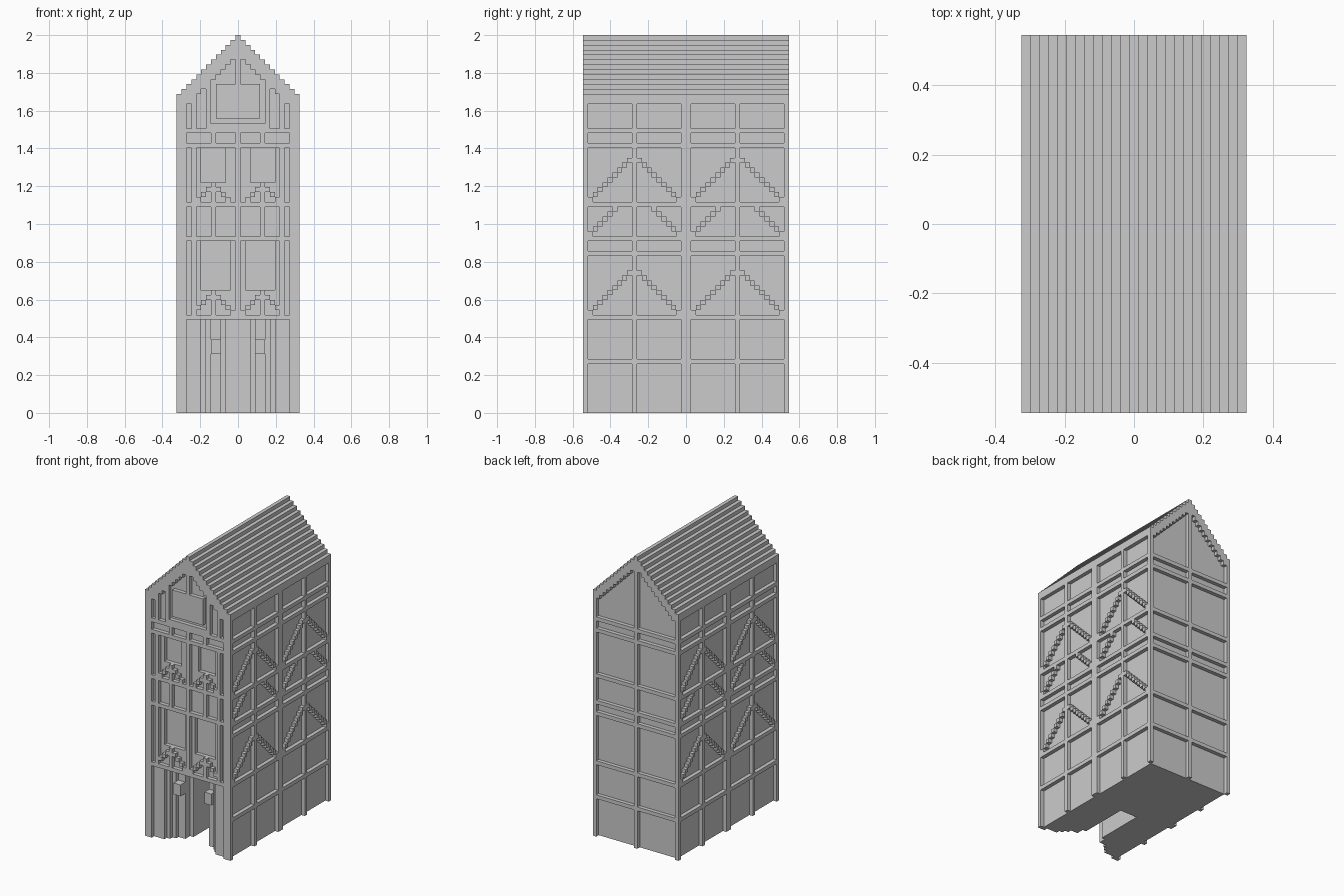
import bpy, bmesh

cube = bpy.data.objects.get("Cube")
if cube:
    bpy.data.objects.remove(cube, do_unlink=True)

# Block grid: W columns wide, D rows deep, H layers high
W, D, H = 25, 42, 77
V = 2 / H

grey = bpy.data.materials.new("plain grey")
grey.use_nodes = True
grey.diffuse_color = (0.6, 0.6, 0.6, 1)
grey.node_tree.nodes["Principled BSDF"].inputs["Base Color"].default_value = (0.6, 0.6, 0.6, 1)


def place(c, r, k):
    return ((c - W / 2) * V, (r - D / 2) * V, k * V)


def prism(bm, base, top):
    """Solid between two matching outlines of grid points."""
    a = [bm.verts.new(place(*p)) for p in base]
    b = [bm.verts.new(place(*p)) for p in top]
    bm.faces.new(a)
    bm.faces.new(b[::-1])
    for i in range(len(a)):
        j = (i + 1) % len(a)
        bm.faces.new((a[j], a[i], b[i], b[j]))


def finish(name, bm):
    bmesh.ops.recalc_face_normals(bm, faces=bm.faces)
    mesh = bpy.data.meshes.new(name)
    bm.to_mesh(mesh)
    bm.free()
    mesh.materials.append(grey)
    obj = bpy.data.objects.new(name, mesh)
    bpy.context.collection.objects.link(obj)


def boxes(name, items, mirror_x=False, mirror_y=False):
    """Each item is (x range, y range, z range) in blocks."""
    todo = set(items)
    if mirror_x:
        todo |= {((W - x[1], W - x[0]), y, z) for x, y, z in todo}
    if mirror_y:
        todo |= {(x, (D - y[1], D - y[0]), z) for x, y, z in todo}
    bm = bmesh.new()
    for x, y, z in sorted(todo):
        ring = [(x[0], y[0]), (x[1], y[0]), (x[1], y[1]), (x[0], y[1])]
        prism(bm, [(*p, z[0]) for p in ring], [(*p, z[1]) for p in ring])
    finish(name, bm)


def gable_profile(name, points, y0, y1):
    bm = bmesh.new()
    prism(bm, [(x, y0, z) for x, z in points], [(x, y1, z) for x, z in points])
    finish(name, bm)


def steps(c0, c1, height):
    return [(x, height(min(c, W - 1 - c))) for c in range(c0, c1) for x in (c, c + 1)]


# Wall core, with stepped gables
inner = steps(1, W - 1, lambda i: 64 + i)
gable_profile("wall_core", [(W - 1, 19), (1, 19)] + inner, 2, D - 1)
gable_profile("front_gable_wall", [(W - 1, 54), (1, 54)] + inner, 1, 2)

# Stepped roof and the deeper trim on the front gable
outer = steps(0, W, lambda i: 65 + i)
gable_profile("roof", outer + steps(0, W, lambda i: max(63, 62 + i))[::-1], 0, D)
gable_profile("front_gable_trim", outer + steps(0, W, lambda i: max(63, 61 + i))[::-1], 0, 1)

# Ground floor with a splayed entrance and deep passage
half = [(1, D - 1), (1, 1), (5, 1), (5, 2), (6, 2), (6, 3), (7, 3), (7, 4),
        (9, 4), (9, 6), (10, 6), (10, 19)]
plan = half + [(W - x, y) for x, y in half[::-1]]
bm = bmesh.new()
prism(bm, [(x, y, 0) for x, y in plan], [(x, y, 19) for x, y in plan])
finish("ground_floor", bm)
boxes("entrance_lantern", [((7, 9), (2, 4), (12, 15))], mirror_x=True)

# Front wall skin, leaving the windows set back
skin = (1, 2)
boxes("front_wall", [((1, W - 1), skin, (19, 25)), ((1, W - 1), skin, (35, 47))])
boxes("window_piers", [((1, 5), skin, (25, 35)), ((1, 5), skin, (47, 54))], mirror_x=True)
boxes("window_centre_piers", [((11, 14), skin, (25, 35)), ((10, 15), skin, (47, 54))])

# Side timber frames
beam_levels = (10, 19, 32, 35, 42, 54, 57)
side = (0, 1)
boxes("side_beams", [(side, (0, D), (k, k + 1)) for k in beam_levels], mirror_x=True)
boxes("side_posts", [(side, (r, r + 1), (0, 64)) for r in (0, 10, 20)],
      mirror_x=True, mirror_y=True)

# Side diagonal braces, one block per step
braces = []
for base, count in ((20, 9), (36, 6), (43, 9)):
    for k in range(count):
        for r in (1 + k, 19 - k):
            braces.append((side, (r, r + 1), (base + k, base + k + 1)))
boxes("side_braces", braces, mirror_x=True, mirror_y=True)

# Back timber frame
back = (D - 1, D)
boxes("back_beams", [((0, W), back, (k, k + 1)) for k in beam_levels])
boxes("back_corner_posts", [((0, 1), back, (0, 64))], mirror_x=True)
boxes("back_centre_post", [((12, 13), back, (0, 75))])

# Front timber frame
front = (0, 1)
boxes("front_beams", [((0, W), front, (k, k + 1)) for k in (19, 35, 42, 54, 57, 58)
                      if k != 58] + [((6, W - 6), front, (58, 59))])
boxes("front_corner_posts", [((0, 2), front, (0, 64))], mirror_x=True)
boxes("front_posts", [((3, 4), front, (20, 54)), ((3, 4), front, (58, 65)),
                      ((6, 7), front, (58, 68)), ((7, 8), front, (20, 25)),
                      ((7, 8), front, (36, 47)), ((7, 8), front, (55, 57))], mirror_x=True)
boxes("front_centre_post", [((12, 13), front, (20, 57)), ((12, 13), front, (67, 75))])

# Front braces below the windows
front_braces = []
for peak, floor in ((24, 20), (46, 43)):
    for c in range(4, 12):
        k = peak - abs(c - 7)
        if k >= floor:
            front_braces.append(((c, c + 1), front, (k, k + 1)))
boxes("front_braces", front_braces, mirror_x=True)

# Loft hatch in the front gable
boxes("loft_hatch", [((8, W - 8), front, (60, 67))])
